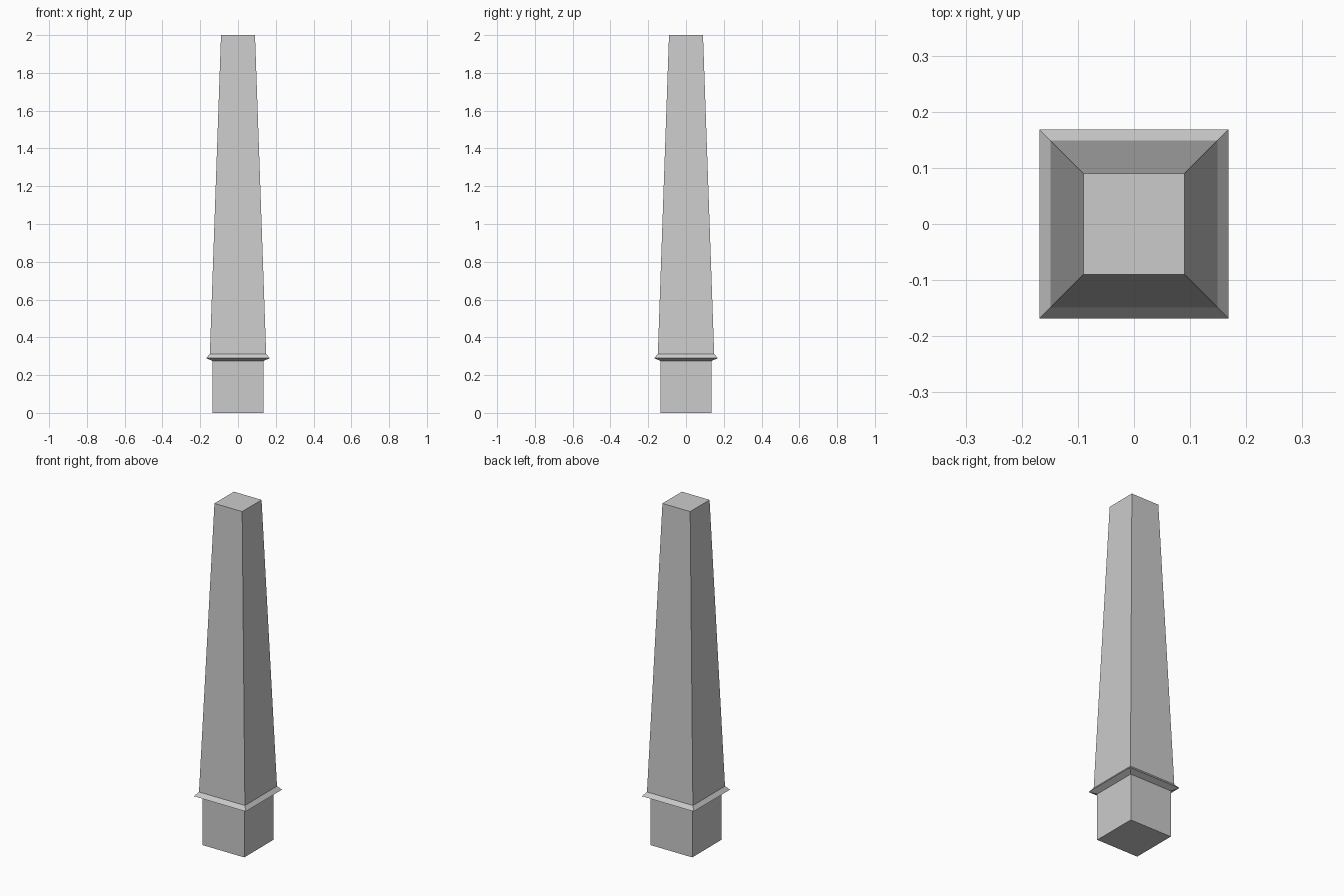
import bpy, bmesh

if "Cube" in bpy.data.objects:
    bpy.data.objects.remove(bpy.data.objects["Cube"])


def square_loft(name, rings):
    """Stack square rings given as (half width, height) and skin them."""
    bm = bmesh.new()
    loops = [[bm.verts.new((sx * h, sy * h, z))
              for sx, sy in ((-1, -1), (1, -1), (1, 1), (-1, 1))]
             for h, z in rings]
    for lo, hi in zip(loops, loops[1:]):
        for i in range(4):
            j = (i + 1) % 4
            bm.faces.new((lo[i], lo[j], hi[j], hi[i]))
    bm.faces.new(loops[0][::-1])
    bm.faces.new(loops[-1])
    mesh = bpy.data.meshes.new(name)
    bm.to_mesh(mesh)
    bm.free()
    obj = bpy.data.objects.new(name, mesh)
    bpy.context.collection.objects.link(obj)
    return obj


# Square foot, bevelled collar and tapered shaft in one continuous skin
square_loft("tapered_leg", [
    (0.136, 0.0),     # foot bottom
    (0.136, 0.275),   # foot top
    (0.168, 0.29),    # collar edge
    (0.149, 0.313),   # shaft bottom
    (0.09, 2.0),      # shaft top
])
